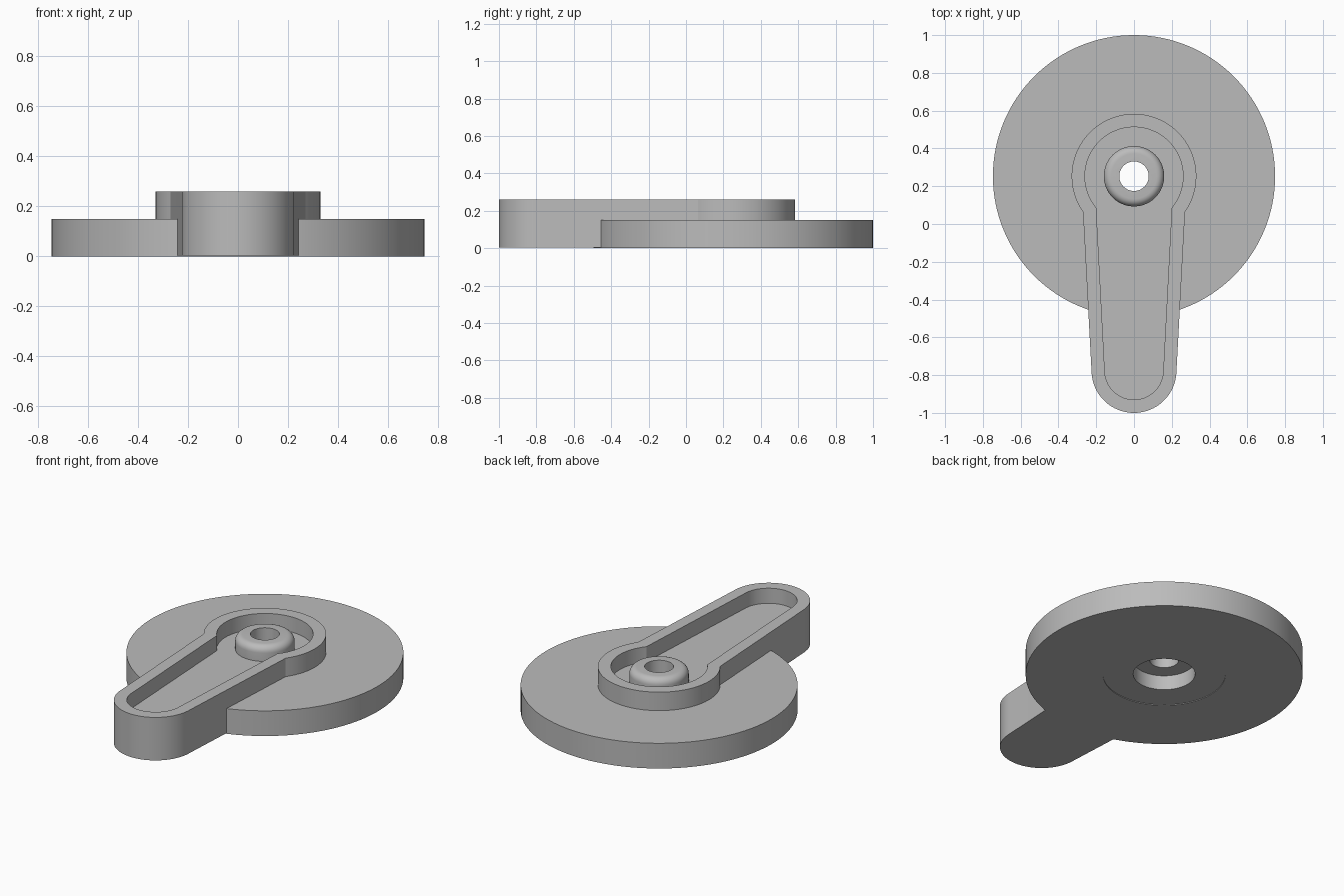
import bpy, bmesh
from math import cos, sin, pi, acos, radians

if "Cube" in bpy.data.objects:
    bpy.data.objects.remove(bpy.data.objects["Cube"], do_unlink=True)

HUB_Y, TIP_Y = 0.253, -0.775   # centres of the disc and of the lever tip
TOP = 0.26

grey = bpy.data.materials.new("plain grey")
grey.use_nodes = True
grey.diffuse_color = (0.5, 0.5, 0.5, 1)
grey.node_tree.nodes["Principled BSDF"].inputs["Base Color"].default_value = (0.5, 0.5, 0.5, 1)


def arc(cy, r, start, end, steps):
    angles = [start + (end - start) * i / steps for i in range(steps + 1)]
    return [(r * cos(a), cy + r * sin(a)) for a in angles]


def finish(name, bm):
    bmesh.ops.recalc_face_normals(bm, faces=bm.faces)
    mesh = bpy.data.meshes.new(name)
    bm.to_mesh(mesh)
    bm.free()
    mesh.materials.append(grey)
    ob = bpy.data.objects.new(name, mesh)
    bpy.context.collection.objects.link(ob)
    return ob


def prism(name, outline, z0, z1):
    bm = bmesh.new()
    base = bm.faces.new([bm.verts.new((x, y, z0)) for x, y in outline])
    side = bmesh.ops.extrude_face_region(bm, geom=[base], use_keep_orig=True)
    top = [v for v in side["geom"] if isinstance(v, bmesh.types.BMVert)]
    bmesh.ops.translate(bm, verts=top, vec=(0, 0, z1 - z0))
    return finish(name, bm)


def cylinder(name, r, z0, z1, steps=96):
    return prism(name, arc(HUB_Y, r, 0, 2 * pi, steps)[:-1], z0, z1)


def lever(name, head_r, neck, tip_r, z0, z1):
    # round head, straight tapering sides and round tip
    a = acos(neck / head_r)
    outline = arc(HUB_Y, head_r, -a, pi + a, 72) + arc(TIP_Y, tip_r, pi, 2 * pi, 40)
    return prism(name, outline, z0, z1)


def combine(target, other, operation):
    mod = target.modifiers.new(operation.lower(), 'BOOLEAN')
    mod.operation, mod.solver, mod.object = operation, 'EXACT', other
    bpy.context.view_layer.objects.active = target
    bpy.ops.object.modifier_apply(modifier=mod.name)
    bpy.data.objects.remove(other, do_unlink=True)


# Disc with the lever grown out of it
body = cylinder("disc_with_lever", 0.747, 0, 0.15, 128)
combine(body, lever("lever", 0.33, 0.27, 0.225, 0.004, TOP), 'UNION')

# Shallow round recess underneath and the pocket on top of the lever
combine(body, cylinder("recess", 0.33, -0.1, 0.004), 'DIFFERENCE')
combine(body, lever("pocket", 0.26, 0.2, 0.155, 0.17, 0.4), 'DIFFERENCE')

# Hub boss with a rounded top edge
boss = cylinder("boss", 0.16, 0.12, TOP, 64)
bm = bmesh.new()
bm.from_mesh(boss.data)
rim = [e for e in bm.edges if all(v.co.z > TOP - 0.001 for v in e.verts)]
bmesh.ops.bevel(bm, geom=rim, offset=0.04, segments=6, profile=0.5, affect='EDGES')
bm.to_mesh(boss.data)
bm.free()
combine(body, boss, 'UNION')

# Through hole and the wider bore from below
combine(body, cylinder("hole", 0.078, -0.1, 0.4, 64), 'DIFFERENCE')
combine(body, cylinder("bore", 0.167, -0.1, 0.09, 64), 'DIFFERENCE')

# Smooth round walls, sharp corners
bpy.ops.object.select_all(action='DESELECT')
body.select_set(True)
bpy.context.view_layer.objects.active = body
bpy.ops.object.shade_smooth_by_angle(angle=radians(30))
